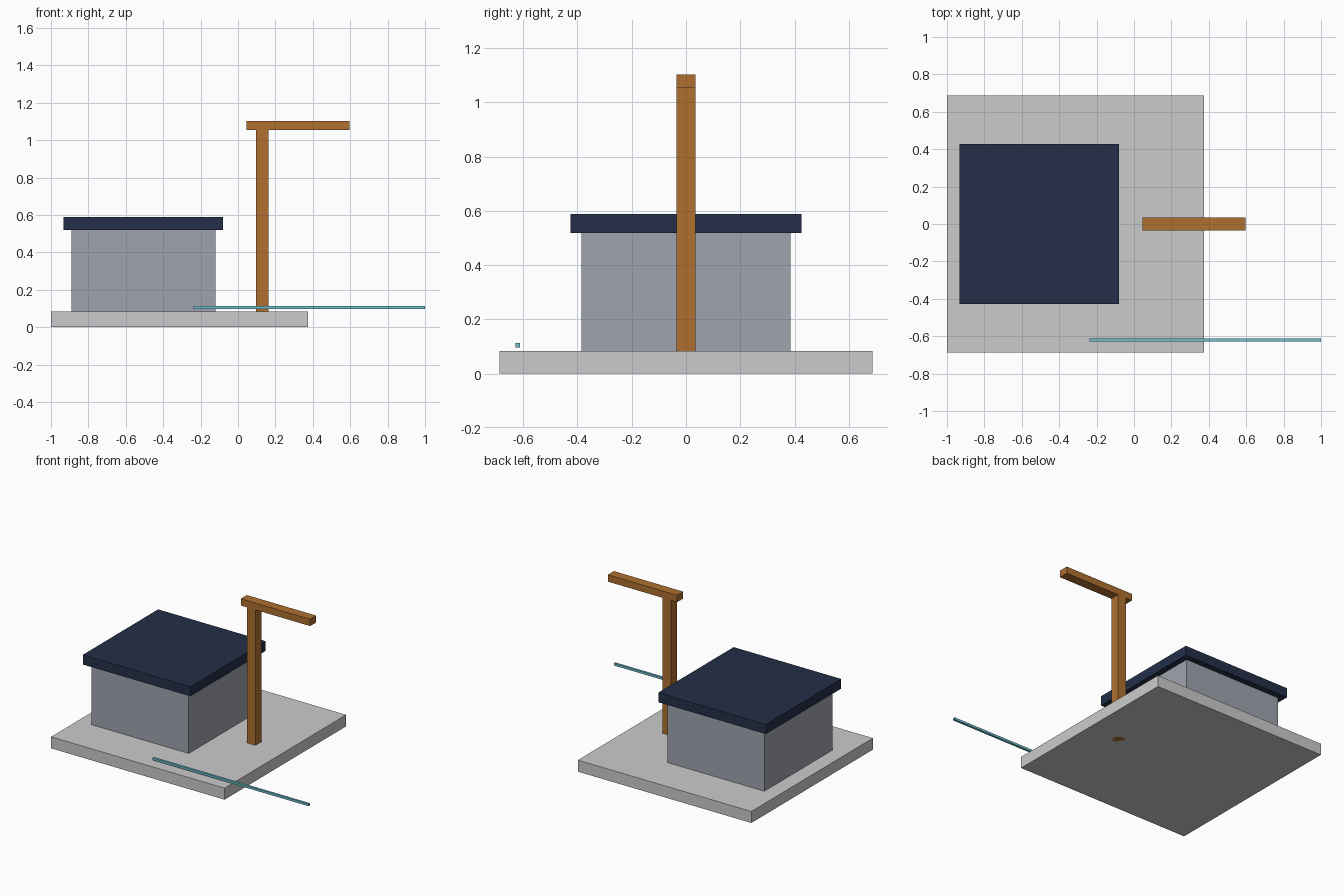
import bpy
import bmesh
from mathutils import Vector

if "Cube" in bpy.data.objects:
    bpy.data.objects.remove(bpy.data.objects["Cube"])


def material(name, rgb):
    mat = bpy.data.materials.new(name)
    mat.diffuse_color = (*rgb, 1.0)
    mat.use_nodes = True
    mat.node_tree.nodes["Principled BSDF"].inputs["Base Color"].default_value = mat.diffuse_color
    return mat


def box(name, x, y, z, mat=None):
    """Axis-aligned box from (min, max) ranges, with its origin at the centre."""
    ranges = (x, y, z)
    bm = bmesh.new()
    bmesh.ops.create_cube(bm, size=1.0)
    bmesh.ops.scale(bm, vec=Vector([b - a for a, b in ranges]), verts=bm.verts)
    mesh = bpy.data.meshes.new(name)
    bm.to_mesh(mesh)
    bm.free()
    obj = bpy.data.objects.new(name, mesh)
    obj.location = [(a + b) / 2 for a, b in ranges]
    bpy.context.collection.objects.link(obj)
    if mat:
        mesh.materials.append(mat)
    return obj


wall_grey = material("wall_grey", (0.35, 0.37, 0.42))
navy = material("navy", (0.017, 0.028, 0.065))
wood = material("wood", (0.43, 0.16, 0.03))
cyan = material("cyan", (0.16, 0.52, 0.62))

# Ground slab
box("base_slab", (-1.0, 0.3755), (-0.688, 0.688), (0.0, 0.0825))

# Hut: walls and overhanging flat roof
box("hut_walls", (-0.891, -0.121), (-0.385, 0.385), (0.0825, 0.519), wall_grey)
box("hut_roof", (-0.932, -0.079), (-0.4265, 0.4265), (0.519, 0.588), navy)

# Post through the slab, carrying an offset arm
box("post", (0.095, 0.163), (-0.0344, 0.0344), (0.0, 1.053), wood)
box("post_arm", (0.046, 0.596), (-0.0344, 0.0344), (1.053, 1.102), wood)

# Thin square rod along the front edge
box("rod", (-0.238, 1.0), (-0.628, -0.612), (0.097, 0.113), cyan)
